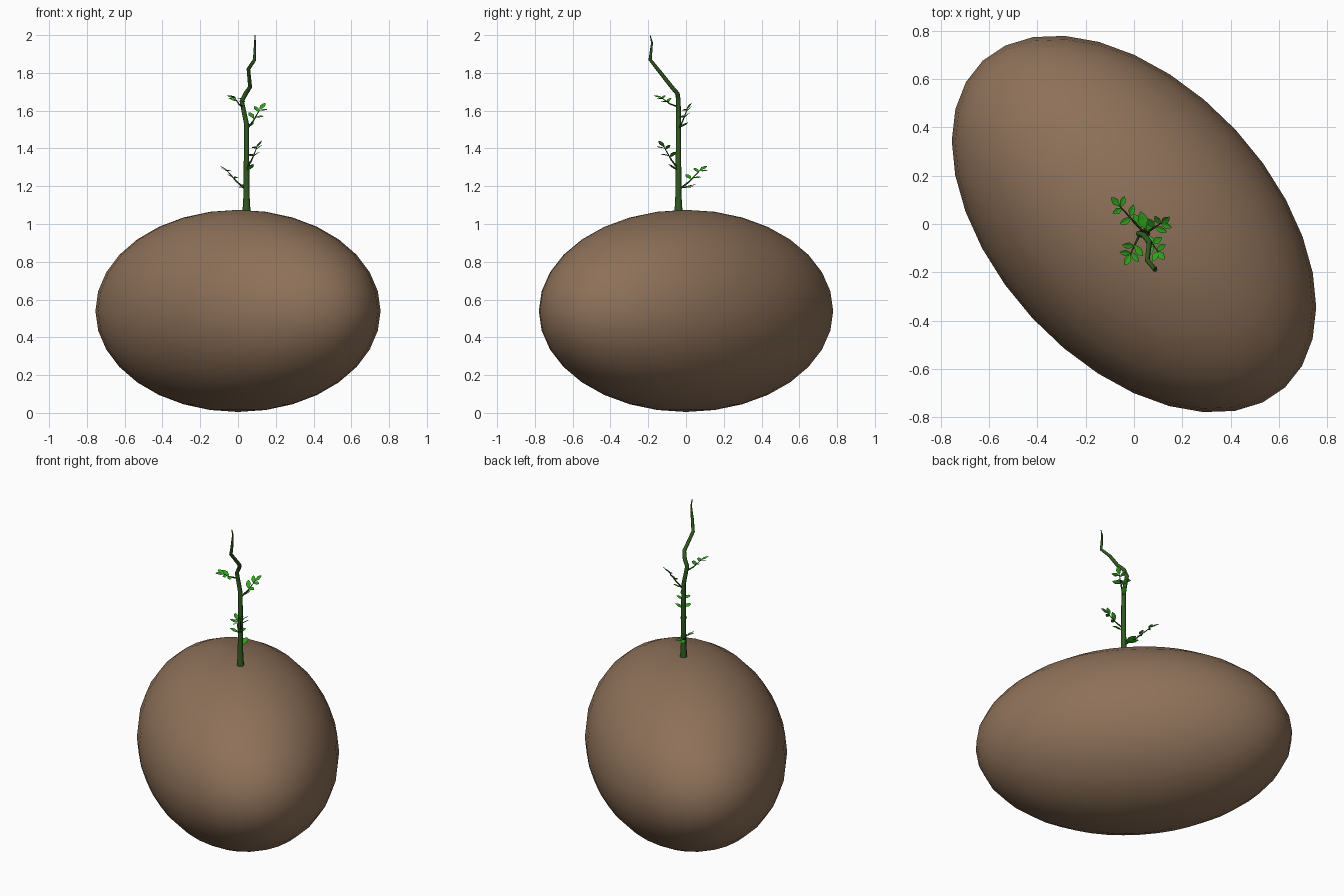
import bpy, bmesh, math
from mathutils import Vector

if "Cube" in bpy.data.objects:
    bpy.data.objects.remove(bpy.data.objects["Cube"])


def material(name, rgb):
    m = bpy.data.materials.new(name)
    m.diffuse_color = (*rgb, 1)
    m.use_nodes = True
    m.node_tree.nodes["Principled BSDF"].inputs["Base Color"].default_value = m.diffuse_color
    return m


BROWN = material("rock_brown", (0.27, 0.165, 0.10))
BARK = material("stem_green", (0.03, 0.10, 0.015))
GREEN = material("leaf_green", (0.03, 0.38, 0.012))


def tube(name, points, sides_res=2):
    """Tapered tube through (x, y, z, radius) points, turned into a mesh."""
    cu = bpy.data.curves.new(name, 'CURVE')
    cu.dimensions = '3D'
    cu.bevel_depth = 1
    cu.bevel_resolution = sides_res
    cu.use_fill_caps = True
    sp = cu.splines.new('POLY')
    sp.points.add(len(points) - 1)
    for p, (x, y, z, r) in zip(sp.points, points):
        p.co = (x, y, z, 1)
        p.radius = r
    ob = bpy.data.objects.new(name, cu)
    bpy.context.collection.objects.link(ob)
    bpy.ops.object.select_all(action='DESELECT')
    ob.select_set(True)
    bpy.context.view_layer.objects.active = ob
    bpy.ops.object.convert(target='MESH')
    ob = bpy.context.object
    ob.data.materials.clear()
    ob.data.materials.append(BARK)
    bpy.ops.object.shade_smooth_by_angle(angle=math.radians(50))
    return ob


def add_leaf(bm, base, direction, length, width, up):
    """Pointed oval leaf with a slightly sunken midrib."""
    d = direction.normalized()
    side = d.cross(up).normalized()
    n = side.cross(d)
    profile = [(0.0, 0.0), (0.22, 0.30), (0.5, 0.5), (0.78, 0.32), (1.0, 0.0)]
    mid = [bm.verts.new(base + d * length * t) for t, _ in profile]
    for s in (-1, 1):
        edge = [bm.verts.new(base + d * length * t + side * s * width * w + n * width * 0.08)
                for t, w in profile[1:-1]]
        rim = [mid[0]] + edge + [mid[-1]]
        for i in range(4):
            quad = []
            for v in (mid[i], mid[i + 1], rim[i + 1], rim[i]):
                if v not in quad:
                    quad.append(v)
            bm.faces.new(quad if s < 0 else quad[::-1])


# Rounded rock, stretched and turned
bpy.ops.mesh.primitive_uv_sphere_add(segments=32, ring_count=16, location=(0, 0, 0.54))
rock = bpy.context.object
rock.name = "rock"
rock.scale = (0.922, 0.574, 0.535)
rock.rotation_euler = (0, 0, math.radians(-47.2))
rock.data.materials.append(BROWN)
bpy.ops.object.shade_smooth()

# Main stem with flared foot and crooked tip
tube("stem", [
    (0.045, -0.04, 1.04, 0.024), (0.045, -0.04, 1.10, 0.019), (0.045, -0.04, 1.16, 0.016),
    (0.045, -0.04, 1.53, 0.013), (0.020, -0.04, 1.65, 0.012), (0.040, -0.045, 1.69, 0.012),
    (0.064, -0.075, 1.725, 0.011), (0.055, -0.15, 1.82, 0.010), (0.088, -0.19, 1.87, 0.009),
    (0.090, -0.18, 1.96, 0.005), (0.090, -0.19, 2.0, 0.002)])

# Leafy twigs: start, end, lean of the leaf plane
twigs = [
    ((0.045, -0.04, 1.18), (-0.060, 0.075, 1.285), (0.35, 0.0, 1)),
    ((0.045, -0.04, 1.29), (0.100, -0.115, 1.405), (-0.3, 0.0, 1)),
    ((0.045, -0.04, 1.50), (0.115, 0.005, 1.605), (0.0, -0.45, 1)),
    ((0.025, -0.04, 1.62), (-0.015, -0.125, 1.665), (0.0, -0.35, 1)),
]
bm = bmesh.new()
for k, (a, b, up) in enumerate(twigs):
    a, b, up = Vector(a), Vector(b), Vector(up).normalized()
    axis = (b - a).normalized()
    side = axis.cross(up).normalized()
    middle = a.lerp(b, 0.5) - Vector((0, 0, 0.008))
    tube(f"twig_{k + 1}", [(*a, 0.005), (*middle, 0.004), (*b, 0.002)], 1)
    # Tip leaf and alternating side leaves
    add_leaf(bm, b, axis + up * -0.2, 0.055, 0.030, up)
    for t, s, size in ((0.95, 1, 0.050), (0.9, -1, 0.050), (0.6, 1, 0.055), (0.55, -1, 0.058)):
        add_leaf(bm, a.lerp(b, t), axis * 0.5 + side * s, size, size * 0.52, up)

# Single broad leaves close to the stem
for base, d, size in (((0.045, -0.02, 1.19), (-0.25, 1, 0.25), 0.078),
                      ((0.03, -0.02, 1.19), (-0.5, 1, 0.1), 0.07),
                      ((0.05, -0.045, 1.28), (0.5, -0.8, 0.6), 0.07),
                      ((0.05, -0.03, 1.51), (0.5, 0.6, 0.4), 0.06)):
    add_leaf(bm, Vector(base), Vector(d), size, size * 0.55, Vector((0, 0, 1)))

me = bpy.data.meshes.new("leaves")
bm.to_mesh(me)
bm.free()
me.materials.append(GREEN)
bpy.context.collection.objects.link(bpy.data.objects.new("leaves", me))
